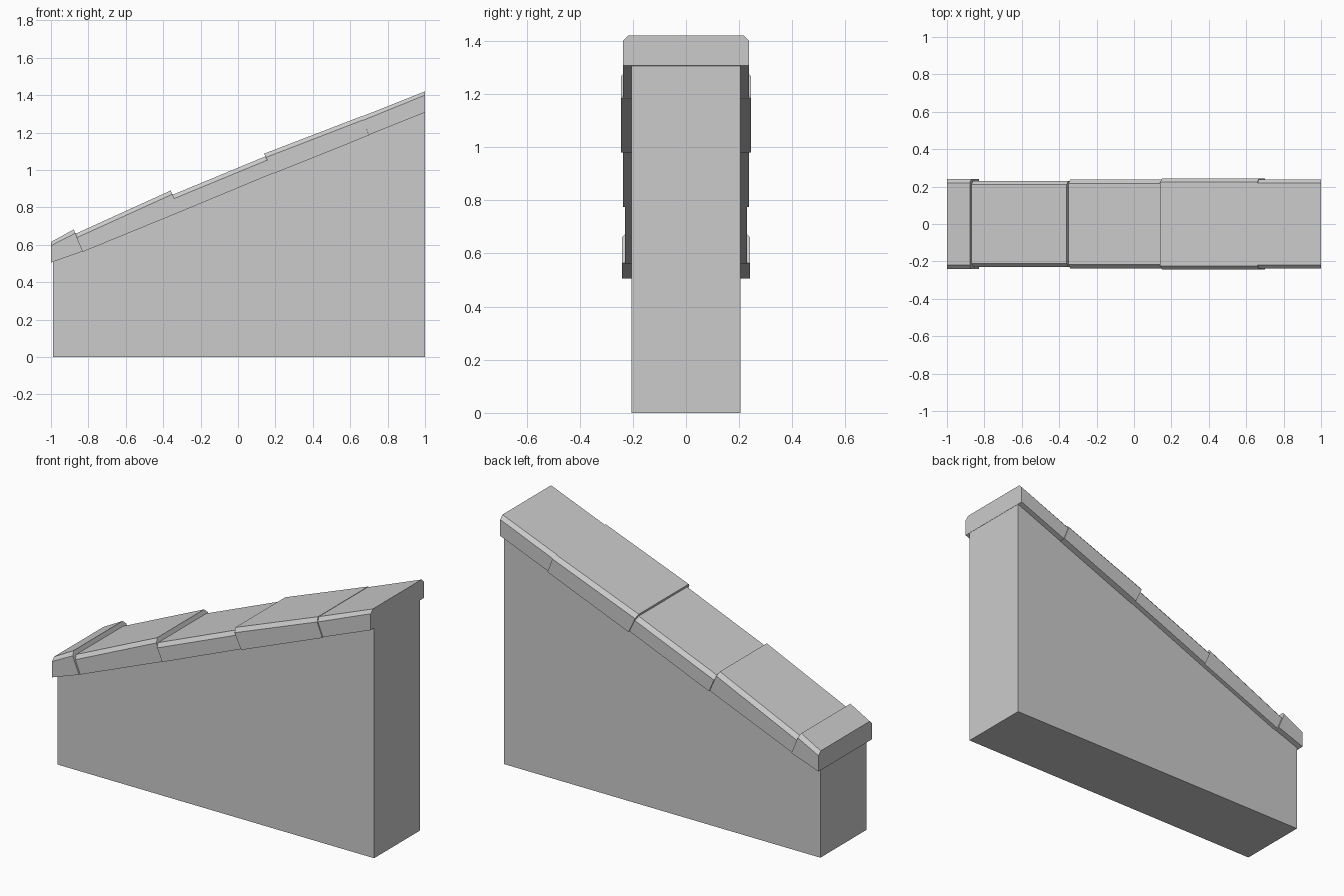
import bpy, bmesh

if "Cube" in bpy.data.objects:
    bpy.data.objects.remove(bpy.data.objects["Cube"], do_unlink=True)

stone = bpy.data.materials.new("grey stone")
stone.use_nodes = True
colour = (0.6, 0.6, 0.6, 1)
stone.diffuse_color = colour
stone.node_tree.nodes["Principled BSDF"].inputs["Base Color"].default_value = colour


def loft(name, start, end):
    """Solid between two matching rings of points."""
    bm = bmesh.new()
    a = [bm.verts.new(p) for p in start]
    b = [bm.verts.new(p) for p in end]
    n = len(a)
    bm.faces.new(a)
    bm.faces.new(b[::-1])
    for i in range(n):
        j = (i + 1) % n
        bm.faces.new((a[i], b[i], b[j], a[j]))
    bmesh.ops.recalc_face_normals(bm, faces=bm.faces)
    mesh = bpy.data.meshes.new(name)
    bm.to_mesh(mesh)
    bm.free()
    mesh.materials.append(stone)
    obj = bpy.data.objects.new(name, mesh)
    bpy.context.collection.objects.link(obj)
    return obj


def coping_ring(bottom, top, half, chamfer=0.02):
    """Cross-section of a coping stone with chamfered upper edges."""
    (bx, bz), (tx, tz) = bottom, top
    # The chamfer's lower edge lies on the line from top to bottom
    f = chamfer / (tz - bz)
    cx, cz = tx + (bx - tx) * f, tz - chamfer
    right = [(bx, -half, bz), (cx, -half, cz), (tx, chamfer - half, tz)]
    return right + [(x, -y, z) for x, y, z in reversed(right)]


# Sloping wall body, its top hidden inside the coping
outline = [(-0.988, 0), (0.999, 0), (0.999, 1.35), (-0.988, 0.55)]
loft("wall_body", [(x, -0.206, z) for x, z in outline],
     [(x, 0.206, z) for x, z in outline])

# Coping stones, lower to upper: lower end bottom/top, upper end bottom/top, half width
stones = [
    ((-1, 0.505), (-1, 0.615), (-0.83, 0.565), (-0.878, 0.682), 0.24),
    ((-0.83, 0.562), (-0.87, 0.658), (-0.31, 0.775), (-0.36, 0.89), 0.23),
    ((-0.31, 0.775), (-0.35, 0.867), (0.19, 0.983), (0.145, 1.072), 0.237),
    ((0.19, 0.98), (0.14, 1.087), (0.70, 1.185), (0.66, 1.287), 0.244),
    ((0.70, 1.187), (0.66, 1.285), (1, 1.307), (1, 1.42), 0.238),
]
for i, (b0, t0, b1, t1, half) in enumerate(stones, 1):
    loft(f"coping_stone_{i}", coping_ring(b0, t0, half), coping_ring(b1, t1, half))
